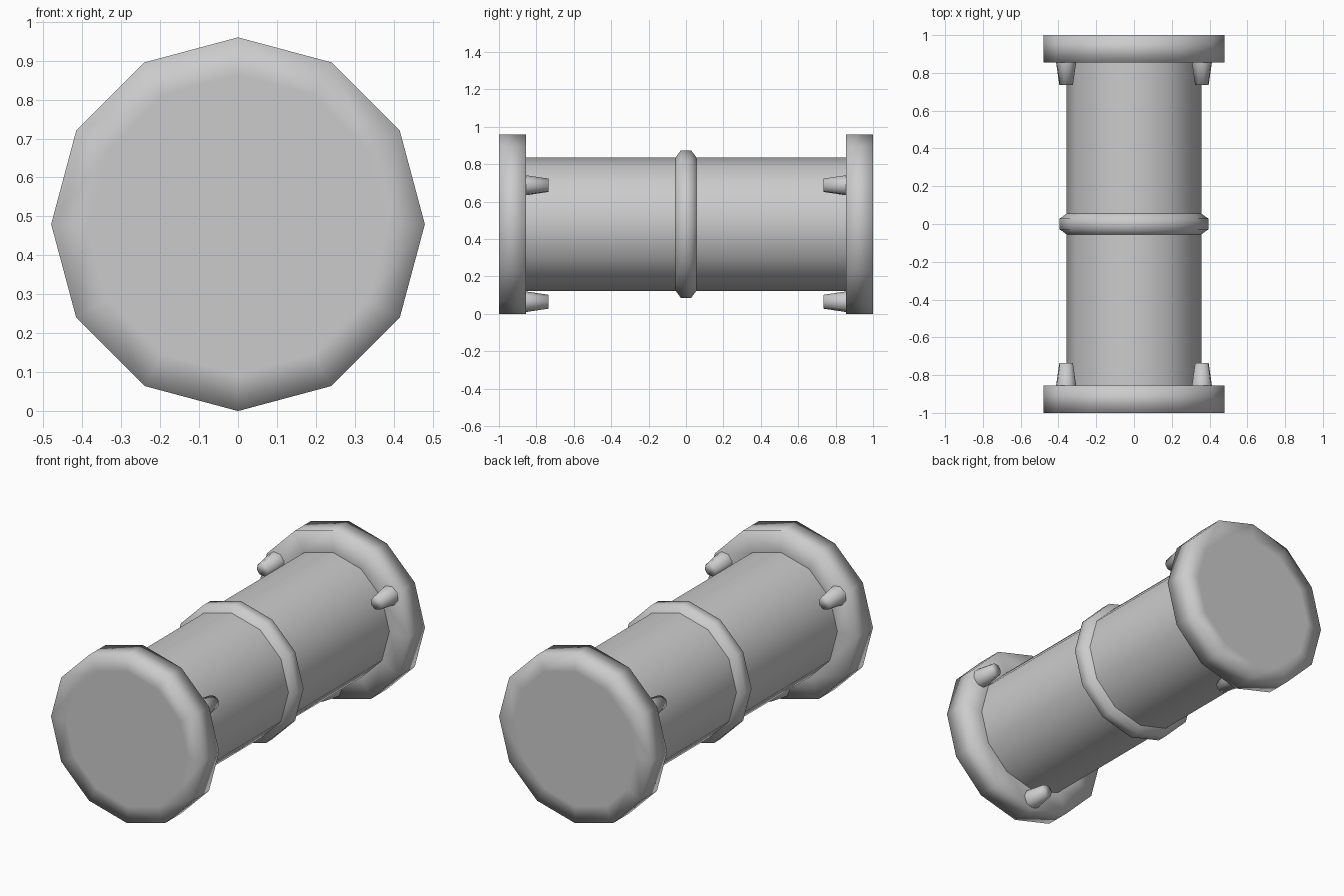
import bpy, bmesh, math
from mathutils import Vector

if "Cube" in bpy.data.objects:
    bpy.data.objects.remove(bpy.data.objects["Cube"])

SIDES = 12
CENTRE_Z = 0.48


def lathe(name, profile, sides=SIDES, cx=0.0, cz=CENTRE_Z, caps=(), phase=0.0):
    """Revolve (radius, y) points around an axis parallel to y."""
    bm = bmesh.new()
    rings = []
    for r, y in profile:
        ring = []
        for i in range(sides):
            a = phase + 2 * math.pi * i / sides
            ring.append(bm.verts.new((cx + r * math.cos(a), y, cz + r * math.sin(a))))
        rings.append(ring)
    for a, b in zip(rings, rings[1:]):
        for i in range(sides):
            j = (i + 1) % sides
            bm.faces.new((a[i], a[j], b[j], b[i]))
    for c in caps:
        bm.faces.new(rings[c])
    bmesh.ops.recalc_face_normals(bm, faces=bm.faces)
    # Open parts: make sure the faces point away from the axis
    centre = Vector((cx, sum(p[1] for p in profile) / len(profile), cz))
    if sum((f.calc_center_median() - centre).dot(f.normal) * f.calc_area() for f in bm.faces) < 0:
        bmesh.ops.reverse_faces(bm, faces=bm.faces)
    for f in bm.faces:
        f.smooth = True
    mesh = bpy.data.meshes.new(name)
    bm.to_mesh(mesh)
    bm.free()
    ob = bpy.data.objects.new(name, mesh)
    bpy.context.collection.objects.link(ob)
    return ob


# Raised joint band around the middle
lathe("middle_band", [(0.357, -0.055), (0.394, -0.028), (0.394, 0.028), (0.357, 0.055)])

for s, end in ((-1, "front"), (1, "back")):
    # Half of the pipe barrel
    lathe(end + "_pipe", [(0.357, s * 0.055), (0.357, s * 0.855)])

    # End flange: closed outer face, smooth rim, back face meeting the pipe
    lathe(end + "_flange",
          [(0.385, s * 1.0), (0.48, s * 1.0), (0.48, s * 0.855), (0.357, s * 0.855)],
          caps=(0,))

    # Three tapered bolts on the inner side of the flange
    for k, deg in enumerate((30, 150, 270)):
        a = math.radians(deg)
        lathe(f"{end}_bolt_{k + 1}",
              [(0.055, s * 0.855), (0.037, s * 0.735)], sides=8,
              cx=0.415 * math.cos(a), cz=CENTRE_Z + 0.415 * math.sin(a),
              caps=(1,), phase=a)
